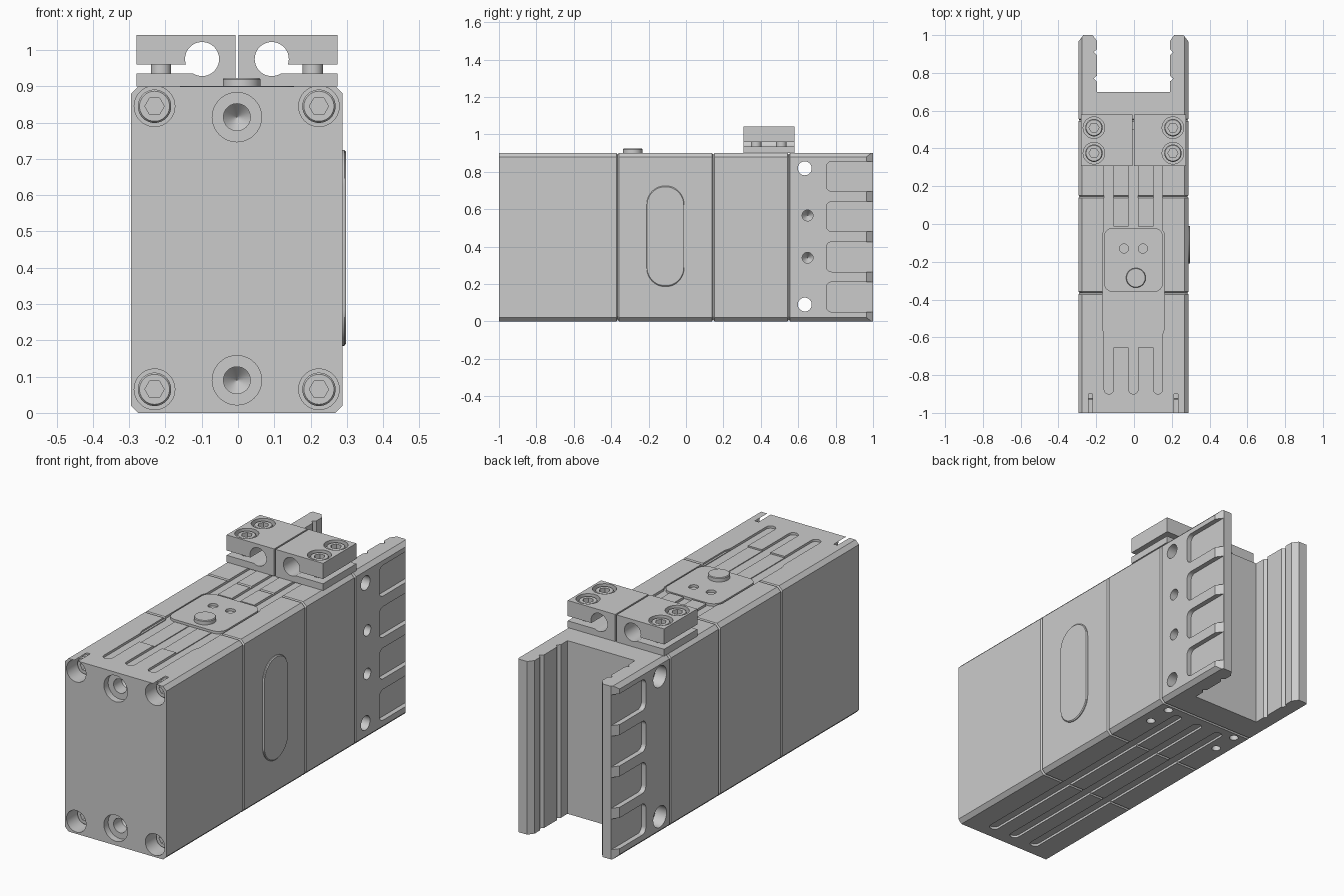
import bpy, bmesh
from math import sin, cos, pi, radians
from mathutils import Vector

if "Cube" in bpy.data.objects:
    bpy.data.objects.remove(bpy.data.objects["Cube"])

C = -0.003  # centre line of the body in x


def loft(name, pts, axis, rings):
    """Extrude a 2D outline along an axis; rings = [(position, scale), ...]."""
    us, vs = [p[0] for p in pts], [p[1] for p in pts]
    cu, cv = (min(us) + max(us)) / 2, (min(vs) + max(vs)) / 2
    bm = bmesh.new()
    loops = []
    for pos, s in rings:
        loop = []
        for u, v in pts:
            u, v = cu + (u - cu) * s, cv + (v - cv) * s
            co = {'X': (pos, u, v), 'Y': (u, pos, v), 'Z': (u, v, pos)}[axis]
            loop.append(bm.verts.new(co))
        loops.append(loop)
    n = len(pts)
    for a, b in zip(loops, loops[1:]):
        for i in range(n):
            bm.faces.new((a[i], a[(i + 1) % n], b[(i + 1) % n], b[i]))
    bm.faces.new(loops[0])
    bm.faces.new(loops[-1])
    bmesh.ops.recalc_face_normals(bm, faces=bm.faces)
    me = bpy.data.meshes.new(name)
    bm.to_mesh(me)
    bm.free()
    ob = bpy.data.objects.new(name, me)
    bpy.context.collection.objects.link(ob)
    return ob


def prism(name, pts, axis, a, b):
    return loft(name, pts, axis, [(a, 1), (b, 1)])


def circle(u, v, r, n=40):
    return [(u + r * cos(2 * pi * i / n), v + r * sin(2 * pi * i / n)) for i in range(n)]


def rounded(u0, u1, v0, v1, r, n=8):
    pts = []
    for k, (cu, cv) in enumerate([(u1 - r, v1 - r), (u0 + r, v1 - r), (u0 + r, v0 + r), (u1 - r, v0 + r)]):
        for i in range(n + 1):
            t = pi / 2 * (k + i / n)
            pts.append((cu + r * cos(t), cv + r * sin(t)))
    return pts


def cut(ob, pts, axis, *rings):
    """Subtract a lofted cutter from the object and remove the cutter."""
    cutter = loft("cutter", pts, axis, [r if isinstance(r, tuple) else (r, 1) for r in rings])
    cutter.hide_render = True
    mod = ob.modifiers.new("cut", 'BOOLEAN')
    mod.operation, mod.solver, mod.object = 'DIFFERENCE', 'EXACT', cutter
    dg = bpy.context.evaluated_depsgraph_get()
    me = bpy.data.meshes.new_from_object(ob.evaluated_get(dg))
    ob.modifiers.clear()
    ob.data = me
    bpy.data.objects.remove(cutter)


def socket_screw(name, u, v, r, axis, top, bottom):
    """Round screw head with a hexagon socket in its top."""
    d = 1 if top > bottom else -1
    ob = loft(name, circle(u, v, r), axis, [(bottom, 1), (top - d * .006, 1), (top, .9)])
    cut(ob, circle(u, v, r * .58, 6), axis, top - d * .03, top + d * .02)


# body segments: chamfered section with small V grooves at the joints
W, H, K = 0.2915, 0.9, 0.02
section = [(C - W + K, 0), (C + W - K, 0), (C + W, K), (C + W, H - K),
           (C + W - K, H), (C - W + K, H), (C - W, H - K), (C - W, K)]
G = 0.007
front = loft("front_body", section, 'Y', [(-1, 1), (-.365 - G, 1), (-.365, .98)])
middle = loft("middle_body", section, 'Y', [(-.365, .98), (-.365 + G, 1), (.145 - G, 1), (.145, .98)])
rear = loft("clamp_body", section, 'Y', [(.145, .98), (.145 + G, 1), (.55 - G, 1), (.55, .98)])
fork = loft("fork_bracket", section, 'Y', [(.55, .98), (.55 + G, 1), (1, 1)])

# long shallow slots on top and bottom
for ob in (front, middle, rear):
    for x in (-.13, 0, .13):
        cut(ob, rounded(C + x - .025, C + x + .025, -.9, .5, .0249), 'Z', .888, .95)
        cut(ob, rounded(C + x - .025, C + x + .025, -.94, .5, .0249), 'Z', -.05, .012)

# shallow recess for the control panel
cut(front, [(C - .13, -.655), (C + .13, -.655), (C + .165, -.55), (C + .165, -.3),
            (C - .165, -.3), (C - .165, -.55)], 'Z', .892, .95)
cut(middle, rounded(C - .165, C + .165, -.5, -.012, .055), 'Z', .888, .95)

# front counterbores, screws and stepped centre holes
for z in (.065, .845):
    for i, x in enumerate((-.23, .223)):
        cut(front, circle(x, z, .056), 'Y', -1.05, -.9)
        socket_screw("front_screw", x, z, .046, 'Y', -.93, -.89)
for z in (.09, .815):
    cut(front, circle(C, z, .068), 'Y', -1.05, -.965)
    cut(front, circle(C, z, .037), 'Y', -1, -.9, (-.86, .02))

# control panel with two dimples and a button
panel = prism("control_panel", rounded(C - .157, C + .157, -.36, -.02, .05), 'Z', .88, .901)
for x in (-.05, .05):
    cut(panel, circle(C + x, -.13, .024), 'Z', .888, .95)
loft("control_button", circle(.01, -.285, .052), 'Z', [(.89, 1), (.919, 1), (.923, .94)])

# raised oval badge plate on the right side
loft("side_plate", rounded(-.21, -.01, .185, .725, .0999, 12), 'X', [(.27, 1), (.293, 1), (.297, .98)])

# holes in the underside below the clamps
for x in (-.21, .21):
    for y in (.375, .51):
        cut(rear, circle(C + x, y, .022), 'Z', -.05, .05)

# fork channel with V grooves and flared mouth
wall = [(.194, .7), (.194, .755), (.21, .77), (.194, .785), (.194, .895),
        (.21, .91), (.194, .925), (.194, .97), (.224, 1.01)]
cut(fork, [(C + x, y) for x, y in wall] + [(C - x, y) for x, y in reversed(wall)], 'Z', -.1, 1)

for s in (-1, 1):
    # bevelled tips and open finger pockets on both outer walls
    cut(fork, [(C + s * .297, .958), (C + s * .261, 1.006), (C + s * .32, 1.006), (C + s * .32, .958)], 'Z', -.1, 1)
    for z in (.05, .265, .48, .695):
        cut(fork, rounded(.75, 1.1, z, z + .16, .03), 'X', C + s * .266, C + s * .35)

# through holes, left counterbores and small blind holes on the right
for z in (.09, .818):
    cut(fork, circle(.635, z, .037), 'X', -.4, .4)
    cut(fork, circle(.635, z, .055), 'X', -.4, -.23)
for z in (.34, .566):
    cut(fork, circle(.65, z, .029), 'X', .35, .25, (.21, .02))

# split clamps: slotted profile around a cable bore, with two screws each
for side, s in (("left", -1), ("right", 1)):
    arc = [radians(198.6 + (-121.7 - 198.6) * i / 40) for i in range(41)]
    prof = [(-.277, .899), (-.004, .899), (-.004, 1.041), (-.277, 1.041), (-.277, .96)]
    prof += [(-.096 + .047 * cos(t), .975 + .047 * sin(t)) for t in arc] + [(-.277, .935)]
    clamp = prism(side + "_clamp", [(C - s * x, z) for x, z in prof], 'Y', .307, .58)
    for y in (.375, .51):
        x = C + s * .209
        cut(clamp, circle(x, y, .057), 'Z', .985, 1.1)
        socket_screw(side + "_clamp_screw", x, y, .046, 'Z', 1.034, .98)
        prism(side + "_clamp_bolt", circle(x, y, .028), 'Z', .92, .985)

# smooth the round surfaces, keep edges sharp
bpy.ops.object.select_all(action='SELECT')
bpy.context.view_layer.objects.active = fork
bpy.ops.object.shade_smooth_by_angle(angle=radians(25))
